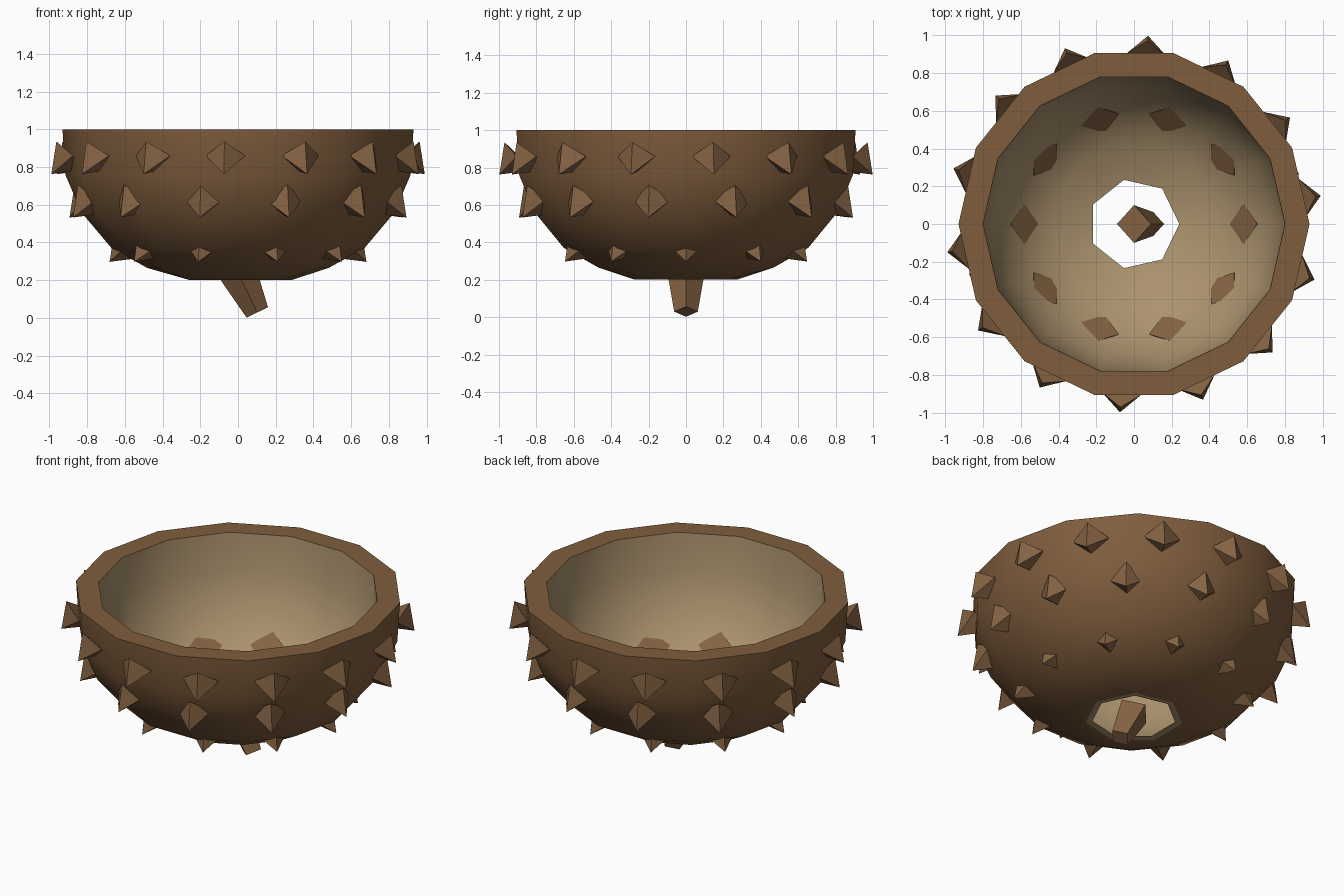
import bpy, bmesh, math
from mathutils import Vector, Matrix

if "Cube" in bpy.data.objects:
    bpy.data.objects.remove(bpy.data.objects["Cube"])


def material(name, rgb):
    m = bpy.data.materials.new(name)
    m.diffuse_color = (*rgb, 1)
    m.use_nodes = True
    m.node_tree.nodes["Principled BSDF"].inputs["Base Color"].default_value = m.diffuse_color
    return m


BROWN = material("bark brown", (0.215, 0.110, 0.047))
SPIKE = material("spike brown", (0.235, 0.125, 0.056))
TAN = material("inner tan", (0.41, 0.29, 0.155))
SIDES = 14


def finish(bm, name, mats):
    bmesh.ops.recalc_face_normals(bm, faces=bm.faces)
    mesh = bpy.data.meshes.new(name)
    bm.to_mesh(mesh)
    bm.free()
    for m in mats:
        mesh.materials.append(m)
    ob = bpy.data.objects.new(name, mesh)
    bpy.context.collection.objects.link(ob)
    return ob


# Bowl: closed profile (radius, height), outside going up then inside going down
outer = [(0.28, 0.20), (0.48, 0.265), (0.67, 0.37), (0.83, 0.56), (0.915, 0.76), (0.93, 1.0)]
inner = [(0.80, 1.0), (0.785, 0.77), (0.72, 0.55), (0.59, 0.375), (0.43, 0.265), (0.24, 0.205)]
profile = outer + inner
bm = bmesh.new()
rings = []
for r, z in profile:
    ring = []
    for i in range(SIDES):
        # the bottom opening has seven sides, so odd points sit on edge middles
        k = math.cos(math.pi / 7) if r < 0.3 and i % 2 else 1
        a = math.tau * i / SIDES
        ring.append(bm.verts.new((r * k * math.cos(a), r * k * math.sin(a), z)))
    rings.append(ring)
for j in range(len(rings)):
    a, b = rings[j], rings[(j + 1) % len(rings)]
    for i in range(SIDES):
        n = (i + 1) % SIDES
        f = bm.faces.new((a[i], a[n], b[n], b[i]))
        f.material_index = 1 if j >= len(outer) else 0
bowl = finish(bm, "bowl", [BROWN, TAN])
bpy.context.view_layer.objects.active = bowl
bowl.select_set(True)
bpy.ops.object.shade_smooth_by_angle(angle=math.radians(45))


def cone4(bm, base, direction, r1, r2, length):
    """Four-sided cone from base along direction, corners up/down and sideways."""
    d = Vector(direction).normalized()
    side = Vector((0, 0, 1)).cross(d).normalized()
    up = d.cross(side)
    rot = Matrix((side, up, d)).transposed().to_4x4()
    mat = Matrix.Translation(Vector(base) + d * length / 2) @ rot
    bmesh.ops.create_cone(bm, cap_ends=True, segments=4, radius1=r1, radius2=r2,
                          depth=length, matrix=mat @ turn)


# Make sure a corner points along the local side axis
probe = bmesh.new()
bmesh.ops.create_cone(probe, segments=4, radius1=1, radius2=0, depth=1)
v = max(probe.verts, key=lambda p: p.co.xy.length).co
turn = Matrix.Rotation(-math.atan2(v.y, v.x), 4, 'Z')
probe.free()

# Spikes: rows of (name, count, start angle, radius, height), all leaning down
for name, count, start, r, z in (("upper_spikes", 14, 0.15, 0.90, 0.86),
                                 ("middle_spikes", 12, 0.30, 0.815, 0.63),
                                 ("lower_spikes", 10, 0.0, 0.58, 0.395)):
    bm = bmesh.new()
    for i in range(count):
        a = start + math.tau * i / count
        c, s = math.cos(a), math.sin(a)
        cone4(bm, (r * c, r * s, z), (c, s, -0.97), 0.105, 0.0, 0.14)
    finish(bm, name, [SPIKE])

# Stem: tapered and tilted, hanging in the bottom opening
bm = bmesh.new()
tilt = 0.45
cone4(bm, (0, 0, 0.241), (math.sin(tilt), 0, -math.cos(tilt)), 0.10, 0.063, 0.235)
finish(bm, "stem", [SPIKE])
